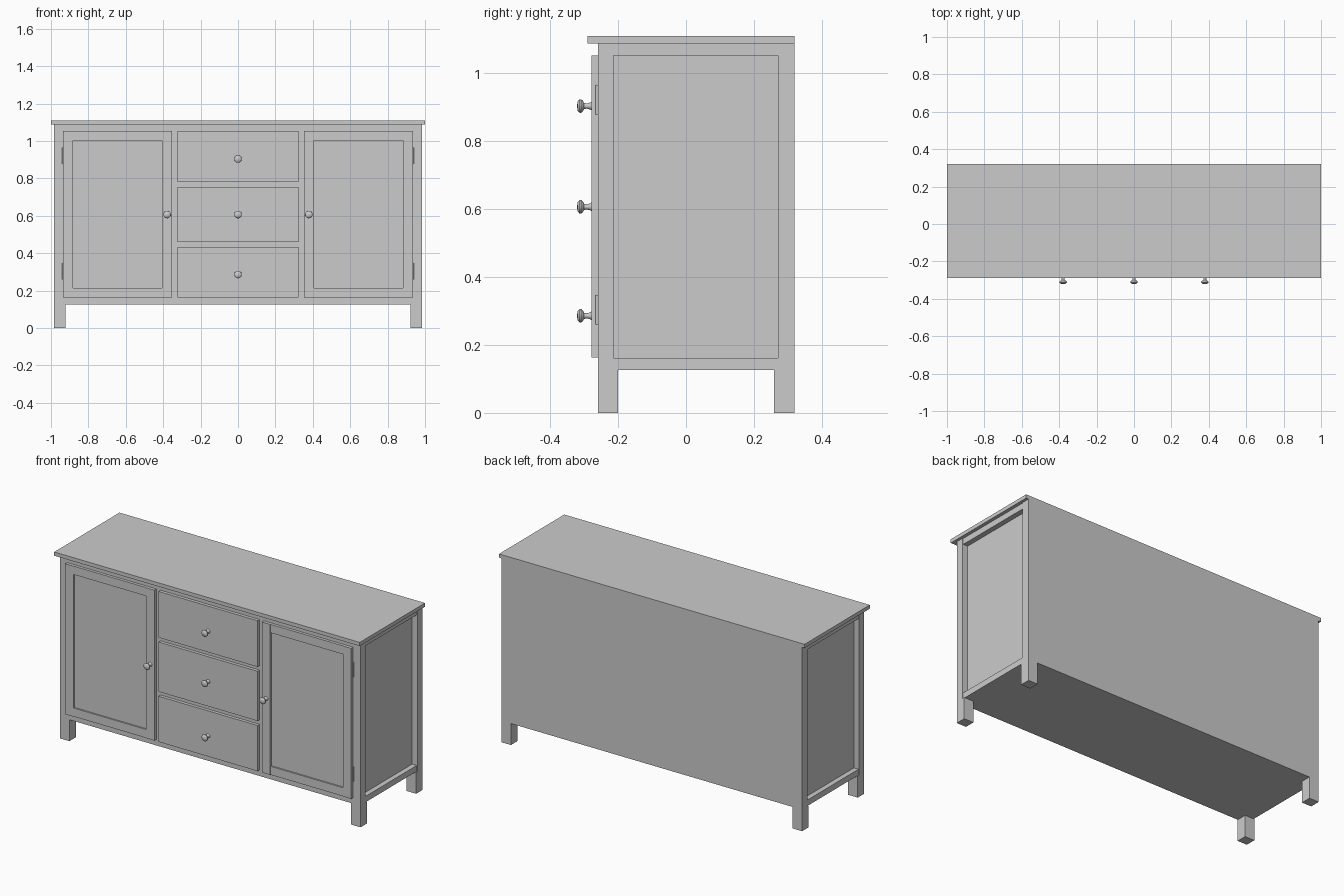
import bpy, bmesh, math
from mathutils import Matrix

if "Cube" in bpy.data.objects:
    bpy.data.objects.remove(bpy.data.objects["Cube"])


def finish(name, bm):
    bmesh.ops.recalc_face_normals(bm, faces=bm.faces)
    mesh = bpy.data.meshes.new(name)
    bm.to_mesh(mesh)
    bm.free()
    obj = bpy.data.objects.new(name, mesh)
    bpy.context.collection.objects.link(obj)
    return obj


def box(name, x, y, z):
    """Box from (min, max) pairs on each axis."""
    bm = bmesh.new()
    bmesh.ops.create_cube(bm, size=1)
    for v in bm.verts:
        v.co = [a + (b - a) * (c + 0.5) for (a, b), c in zip((x, y, z), v.co)]
    return finish(name, bm)


def side_range(s, a, b):
    return tuple(sorted((s * a, s * b)))


def knob(name, x, z):
    """Turned knob, its profile spun around the y axis."""
    profile = [(0.013, -0.278), (0.010, -0.283), (0.0075, -0.292), (0.009, -0.300),
               (0.016, -0.304), (0.020, -0.309), (0.0195, -0.314), (0.014, -0.319), (0, -0.3215)]
    bm = bmesh.new()
    verts = [bm.verts.new((r, y, 0)) for r, y in profile]
    edges = [bm.edges.new(p) for p in zip(verts, verts[1:])]
    bmesh.ops.spin(bm, geom=verts + edges, cent=(0, 0, 0), axis=(0, 1, 0),
                   angle=2 * math.pi, steps=24)
    bmesh.ops.remove_doubles(bm, verts=bm.verts, dist=1e-5)
    bmesh.ops.translate(bm, verts=bm.verts, vec=(x, 0, z))
    obj = finish(name, bm)
    bpy.context.view_layer.objects.active = obj
    obj.select_set(True)
    bpy.ops.object.shade_smooth_by_angle(angle=math.radians(40))
    obj.select_set(False)


def hinge(name, x, z):
    bm = bmesh.new()
    bmesh.ops.create_cone(bm, cap_ends=True, segments=12, radius1=0.004, radius2=0.004,
                          depth=0.087, matrix=Matrix.Translation((x, -0.262, z)))
    finish(name, bm)


# Carcass: plan outline with corner posts standing proud of the side panels
FRONT, BACK, OUT, PANEL = -0.26, 0.32, 0.984, 0.95
BOTTOM, TOP = 0.127, 1.088
half = [(OUT, FRONT), (OUT, -0.213), (PANEL, -0.213), (PANEL, 0.271), (OUT, 0.271), (OUT, BACK)]
outline = half + [(-x, y) for x, y in reversed(half)]
bm = bmesh.new()
base = bm.faces.new([bm.verts.new((x, y, BOTTOM)) for x, y in outline])
top = bmesh.ops.extrude_face_region(bm, geom=[base])["geom"]
bmesh.ops.translate(bm, vec=(0, 0, TOP - BOTTOM),
                    verts=[g for g in top if isinstance(g, bmesh.types.BMVert)])
finish("carcass", bm)

# Tabletop, overhanging the front and sides
box("top_board", (-1, 1), (-0.29, BACK), (TOP, 1.11))

# Drawers
for i, (z0, z1, zk) in enumerate([(0.163, 0.433, 0.286), (0.46, 0.754, 0.607), (0.78, 1.053, 0.904)]):
    box(f"drawer_front_{i}", (-0.324, 0.324), (-0.279, FRONT), (z0, z1))
    knob(f"drawer_knob_{i}", 0, zk)

for s, side in ((-1, "left"), (1, "right")):
    # Feet
    box(f"{side}_front_foot", side_range(s, 0.922, OUT), (FRONT, -0.2), (0, BOTTOM))
    box(f"{side}_back_foot", side_range(s, 0.922, OUT), (0.26, BACK), (0, BOTTOM))
    # Side rails framing the recessed end panel
    for part, z in (("lower", (BOTTOM, 0.162)), ("upper", (1.053, TOP))):
        box(f"{side}_{part}_side_rail", side_range(s, PANEL, 0.98), (-0.213, 0.271), z)
    # Framed door: full-height stiles, rails between, sunken panel
    x0, x1, w = 0.352, 0.936, 0.054
    box(f"{side}_door_inner_stile", side_range(s, x0, x0 + w), (-0.279, FRONT), (0.163, 1.053))
    box(f"{side}_door_outer_stile", side_range(s, x1 - w, x1), (-0.279, FRONT), (0.163, 1.053))
    inner = side_range(s, x0 + w, x1 - w)
    box(f"{side}_door_lower_rail", inner, (-0.277, FRONT), (0.163, 0.213))
    box(f"{side}_door_upper_rail", inner, (-0.277, FRONT), (1.003, 1.053))
    box(f"{side}_door_panel", inner, (-0.268, FRONT), (0.213, 1.003))
    knob(f"{side}_door_knob", s * 0.379, 0.607)
    # Hinges
    hinge(f"{side}_lower_hinge", s * 0.937, 0.304)
    hinge(f"{side}_upper_hinge", s * 0.937, 0.922)
